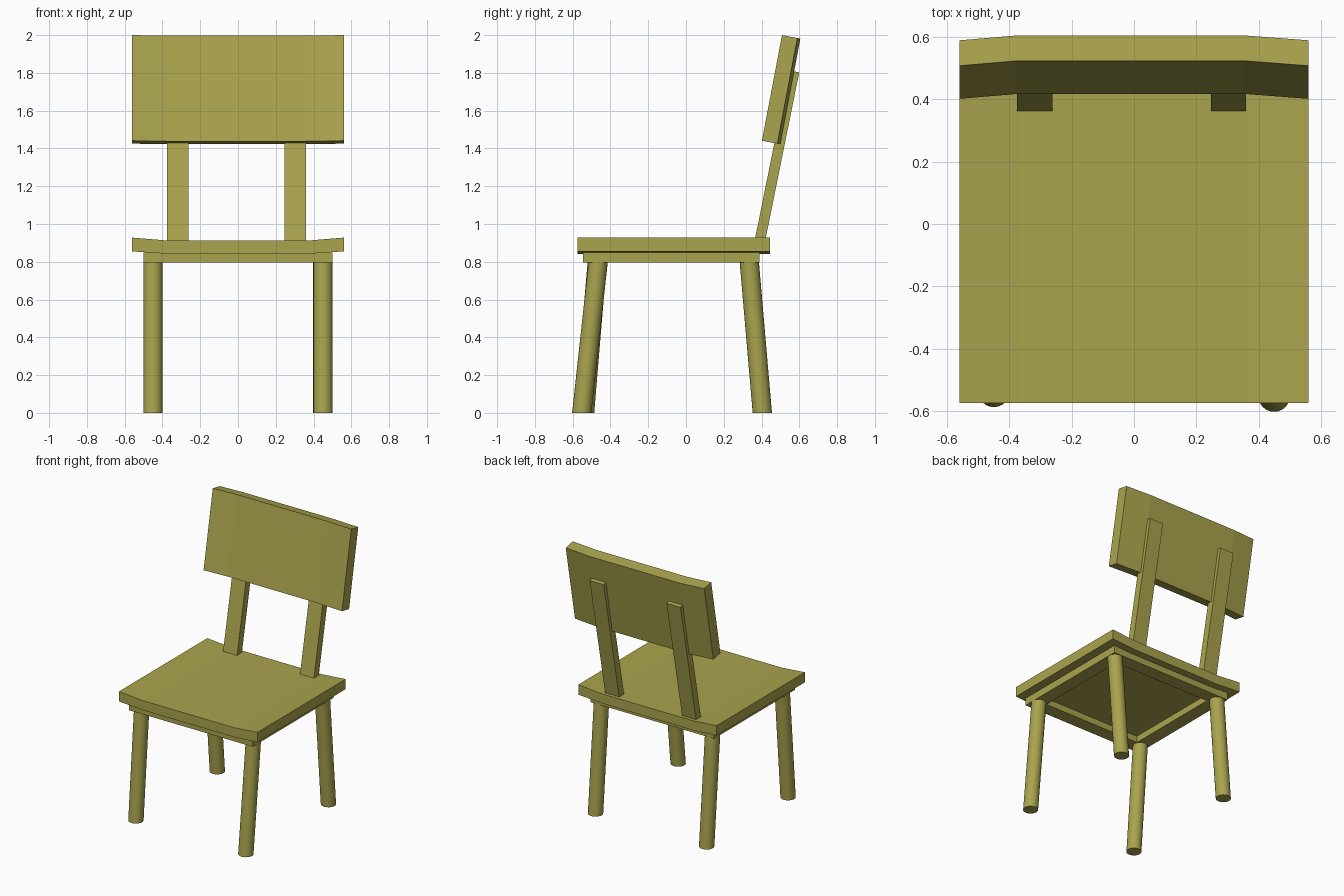
import bpy, bmesh, math
from mathutils import Vector

if "Cube" in bpy.data.objects:
    bpy.data.objects.remove(bpy.data.objects["Cube"])

wood = bpy.data.materials.new("olive_wood")
wood.diffuse_color = (0.40, 0.37, 0.075, 1)
wood.use_nodes = True
wood.node_tree.nodes["Principled BSDF"].inputs["Base Color"].default_value = wood.diffuse_color


def loft(name, bottom, top, smooth=False):
    """Closed solid between two matching outlines."""
    bm = bmesh.new()
    a = [bm.verts.new(p) for p in bottom]
    b = [bm.verts.new(p) for p in top]
    n = len(a)
    bm.faces.new(a)
    bm.faces.new(b)
    for i in range(n):
        j = (i + 1) % n
        bm.faces.new((a[i], a[j], b[j], b[i])).smooth = smooth
    bmesh.ops.recalc_face_normals(bm, faces=bm.faces)
    for e in bm.edges:
        if e.calc_face_angle(0) > math.radians(40):
            e.smooth = False
    me = bpy.data.meshes.new(name)
    bm.to_mesh(me)
    bm.free()
    me.materials.append(wood)
    ob = bpy.data.objects.new(name, me)
    bpy.context.collection.objects.link(ob)
    return ob


# Seat: slightly dished profile, extruded front to back
seat = [(-0.56, 0.928), (-0.37, 0.912), (0.37, 0.912), (0.56, 0.928),
        (0.56, 0.855), (0.37, 0.842), (-0.37, 0.842), (-0.56, 0.855)]
loft("seat", [(x, -0.575, z) for x, z in seat], [(x, 0.445, z) for x, z in seat])

# Apron frame under the seat: rectangular ring
bm = bmesh.new()
rings = []
for z in (0.795, 0.85):
    for d in (0.0, 0.1):
        rings.append([bm.verts.new((sx * (0.5 - d), y, z)) for sx, y in
                      ((-1, -0.545 + d), (1, -0.545 + d), (1, 0.39 - d), (-1, 0.39 - d))])
for r, s in ((0, 1), (1, 3), (3, 2), (2, 0)):
    for i in range(4):
        j = (i + 1) % 4
        bm.faces.new((rings[r][i], rings[r][j], rings[s][j], rings[s][i]))
bmesh.ops.recalc_face_normals(bm, faces=bm.faces)
me = bpy.data.meshes.new("apron_frame")
bm.to_mesh(me)
bm.free()
me.materials.append(wood)
bpy.context.collection.objects.link(bpy.data.objects.new("apron_frame", me))


# Round legs, raked outward, cut flat at the floor
def circle(x, y, z, r=0.051, n=24):
    return [(x + r * math.cos(math.tau * i / n), y + r * math.sin(math.tau * i / n), z)
            for i in range(n)]


for name, x, y0, y1 in (("front_leg_left", -0.45, -0.537, -0.47),
                        ("front_leg_right", 0.45, -0.552, -0.465),
                        ("back_leg_left", -0.45, 0.404, 0.335),
                        ("back_leg_right", 0.449, 0.404, 0.335)):
    loft(name, circle(x, y0, 0), circle(x, y1, 0.80), True)

# Backrest: gently curved panel leaning back
lean = math.atan(0.19)
up = Vector((0, math.sin(lean), math.cos(lean)))
out = Vector((0, math.cos(lean), -math.sin(lean)))
start = Vector((0, 0.402, 1.441))
curve = [(-0.56, 0), (-0.375, 0.016), (0.355, 0.016), (0.56, 0)]
section = curve + [(x, d + 0.083) for x, d in reversed(curve)]
low = [start + out * d + Vector((x, 0, 0)) for x, d in section]
loft("backrest", low, [p + up * 0.569 for p in low])

# Back posts from the seat up behind the panel
for name, x0, x1 in (("back_post_left", -0.375, -0.262), ("back_post_right", 0.247, 0.36)):
    foot = Vector((0, 0.359, 0.89))
    axis = Vector((0, 0.198, 0.98)).normalized()
    side = Vector((0, 0.98, -0.198)).normalized() * 0.055
    base = [foot + Vector((x0, 0, 0)), foot + Vector((x1, 0, 0)),
            foot + side + Vector((x1, 0, 0)), foot + side + Vector((x0, 0, 0))]
    loft(name, base, [p + axis * 0.942 for p in base])
